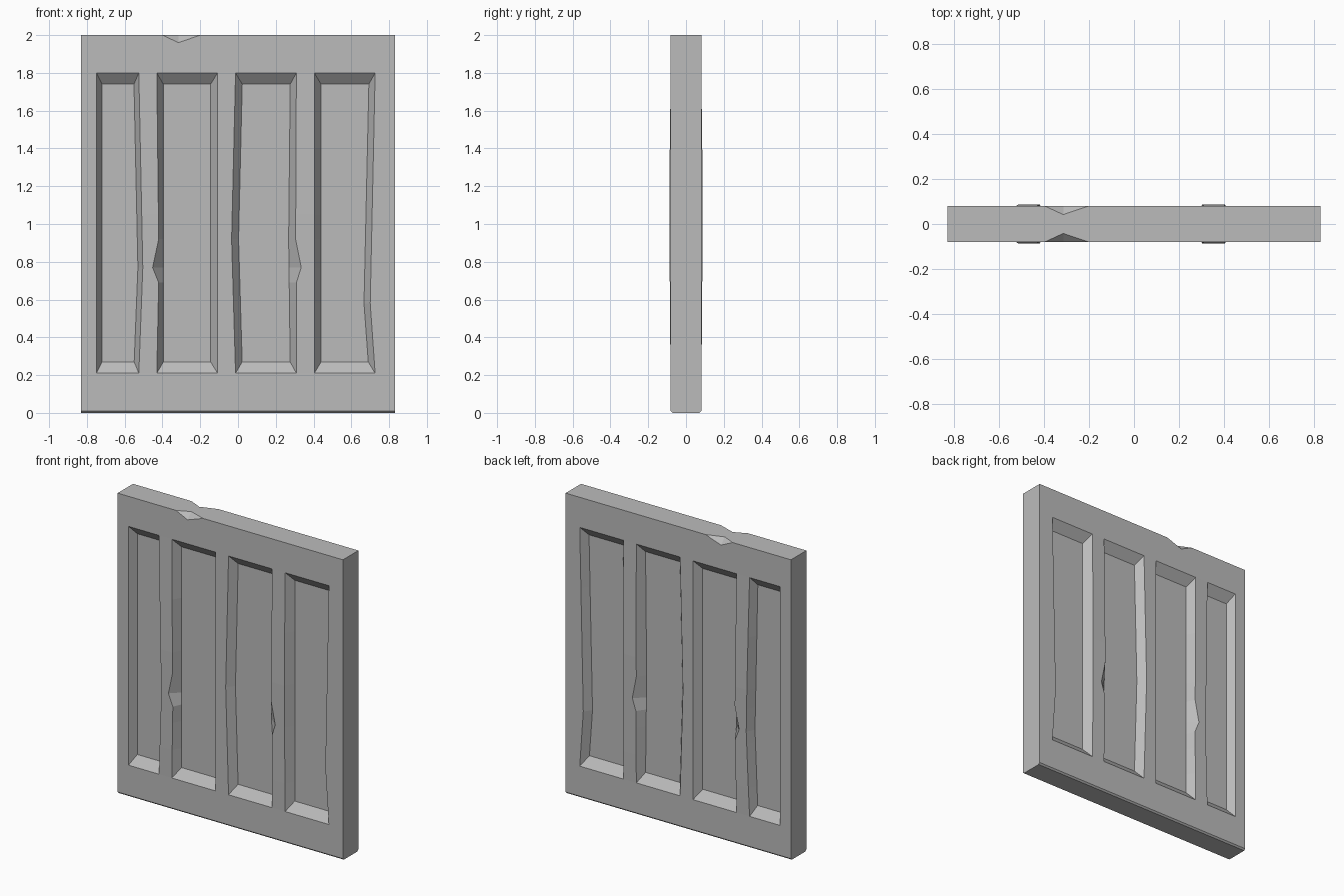
import bpy
import bmesh

if "Cube" in bpy.data.objects:
    bpy.data.objects.remove(bpy.data.objects["Cube"], do_unlink=True)

W, H, T = 0.83, 2.0, 0.081          # half width, height, half thickness
FLOOR = 0.031                       # half thickness inside the recesses
BOTTOM, TOP, SLOPE = 0.21, 1.8, 0.06
ROWS = [BOTTOM, 0.4, 0.58, 0.69, 0.77, 0.92, 1.05, 1.4, TOP]
BULGE = [(BOTTOM, 0), (0.4, 0.003), (0.69, 0.005), (1.05, 0.007), (1.4, 0.005), (TOP, 0)]


def at(points, z):
    """Linear interpolation through (z, value) points."""
    for (z0, v0), (z1, v1) in zip(points, points[1:]):
        if z <= z1:
            return v0 + (v1 - v0) * max(0, z - z0) / (z1 - z0)
    return points[-1][1]


def bent(end, mid, z):
    return [(BOTTOM, end), (z, mid), (TOP, end)]


def straight(x):
    return bent(x, x, 1.05)


# Each recess: outer left, inner left, inner right, outer right, bulge left, bulge right
nick_a = [(BOTTOM, -0.43), (0.69, -0.42), (0.77, -0.452), (0.92, -0.42), (TOP, -0.43)]
nick_b = [(BOTTOM, 0.309), (0.69, 0.309), (0.77, 0.335), (0.92, 0.305), (TOP, 0.309)]
RECESSES = [
    (straight(-0.75), straight(-0.72), bent(-0.552, -0.53, 0.77), bent(-0.525, -0.504, 0.77), 0, 1),
    (nick_a, straight(-0.395), straight(-0.145), straight(-0.108), 1, 0),
    (bent(-0.013, -0.034, 0.92), bent(0.024, 0.003, 0.92), bent(0.277, 0.268, 0.92), nick_b, 0, 1),
    (straight(0.404), straight(0.44), bent(0.694, 0.667, 0.58), bent(0.726, 0.70, 0.58), 1, 0),
]

bm = bmesh.new()


def face(points):
    bm.faces.new([bm.verts.new(p) for p in points])


def strip(a, b):
    """Quads between two matching edges."""
    for i in range(len(a) - 1):
        face([a[i], b[i], b[i + 1], a[i + 1]])


def outer_edge(path, bulge, side):
    return [(at(path, z), side * (T + bulge * at(BULGE, z)), z) for z in ROWS]


def inner_edge(path, side):
    zs = [BOTTOM + SLOPE] + ROWS[1:-1] + [TOP - SLOPE]
    return [(at(path, z), side * FLOOR, z) for z in zs]


def carved_side(side):
    y, foot = side * T, 0.01
    low, high, previous = [], [], None
    for left, in_left, in_right, right, bulge_l, bulge_r in RECESSES:
        a, d = outer_edge(left, bulge_l, side), outer_edge(right, bulge_r, side)
        b, c = inner_edge(in_left, side), inner_edge(in_right, side)
        # Sloped walls and sunken floor
        for p, q in ((a, b), (b, c), (c, d)):
            strip(p, q)
        for i in (0, -1):
            face([a[i], b[i], c[i], d[i]])
        # Stile or slat to the left of this recess
        if previous:
            strip(previous, a)
        else:
            face([(-W, y, foot)] + a + [(-W, y, H)])
        low += [a[0], d[0]]
        high += [a[-1], d[-1]]
        previous = d
    face([(W, y, foot)] + previous + [(W, y, H)])
    # Rails, the upper one with a chip
    chip = [(-0.2, y, H), (-0.315, y, 1.96), (-0.4, y, H)]
    face([(-W, y, foot)] + low + [(W, y, foot)])
    face([(-W, y, H)] + high + [(W, y, H)] + chip)
    deep = (-0.315, side * 0.042, H)
    for p in (chip[0], chip[2]):
        face([p, chip[1], deep])
    # Narrow bevel along the foot
    yb = side * (T - 0.01)
    face([(-W, y, foot), (W, y, foot), (W, yb, 0), (-W, yb, 0)])
    return [(-W, y, H), chip[2], deep, chip[0], (W, y, H)]


front_top, back_top = carved_side(-1), carved_side(1)

# Top, ends and underside
face(front_top + back_top[::-1])
yb = T - 0.01
for x in (-W, W):
    face([(x, -T, H), (x, -T, 0.01), (x, -yb, 0), (x, yb, 0), (x, T, 0.01), (x, T, H)])
face([(-W, -yb, 0), (W, -yb, 0), (W, yb, 0), (-W, yb, 0)])

bmesh.ops.remove_doubles(bm, verts=bm.verts, dist=0.0001)
bmesh.ops.recalc_face_normals(bm, faces=bm.faces)

mesh = bpy.data.meshes.new("door_panel")
bm.to_mesh(mesh)
bm.free()
panel = bpy.data.objects.new("door_panel", mesh)
bpy.context.collection.objects.link(panel)

grey = bpy.data.materials.new("plain_grey")
grey.use_nodes = True
colour = (0.5, 0.5, 0.5, 1)
grey.diffuse_color = colour
grey.node_tree.nodes["Principled BSDF"].inputs["Base Color"].default_value = colour
mesh.materials.append(grey)
